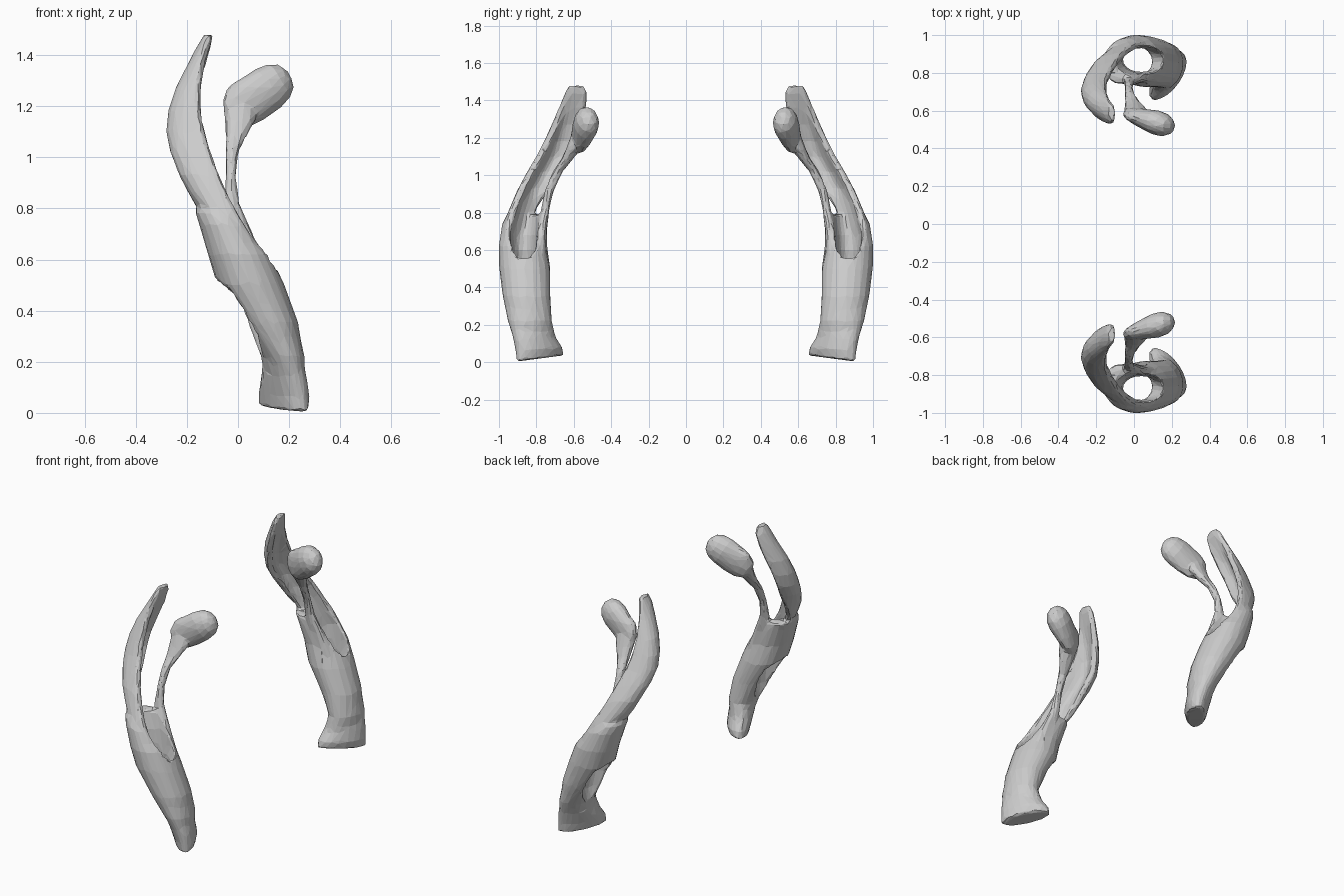
import bpy, bmesh, math
from mathutils import Vector

if "Cube" in bpy.data.objects:
    bpy.data.objects.remove(bpy.data.objects["Cube"])

N = 20


def ellipse(z, cx, cy, rx, ry, rot=0.0, tilt=0.0):
    """Horizontal elliptical ring; tilt raises the inner side."""
    pts = []
    for i in range(N):
        a = 2 * math.pi * i / N
        u, v = rx * math.cos(a), ry * math.sin(a)
        x = u * math.cos(rot) - v * math.sin(rot)
        y = u * math.sin(rot) + v * math.cos(rot)
        pts.append(Vector((cx + x, cy + y, z - tilt * y)))
    return pts


def crescent(z, p0, pm, p2, t):
    """Curved plate section through three points, half thickness t."""
    a, m, b = (Vector(p) for p in (p0, pm, p2))
    c = 2 * m - (a + b) / 2
    h = N // 2
    left, right = [], []
    for i in range(h):
        s = (i + 0.5) / h
        p = a * (1 - s) ** 2 + c * 2 * s * (1 - s) + b * s * s
        d = ((c - a) * (1 - s) + (b - c) * s).normalized()
        n = Vector((-d.y, d.x)) * t * (0.4 + 0.6 * math.sin(math.pi * s))
        left.append(Vector((*(p + n), z)))
        right.append(Vector((*(p - n), z)))
    return left + right[::-1]


def loft(name, rings):
    bm = bmesh.new()
    rows = [[bm.verts.new(p) for p in r] for r in rings]
    for r, s in zip(rows, rows[1:]):
        for i in range(N):
            j = (i + 1) % N
            bm.faces.new((r[i], r[j], s[j], s[i]))
    bm.faces.new(rows[0][::-1])
    bm.faces.new(rows[-1])
    bmesh.ops.recalc_face_normals(bm, faces=bm.faces)
    me = bpy.data.meshes.new(name)
    bm.to_mesh(me)
    bm.free()
    ob = bpy.data.objects.new(name, me)
    bpy.context.collection.objects.link(ob)
    return ob


def bake(ob):
    dg = bpy.context.evaluated_depsgraph_get()
    me = bpy.data.meshes.new_from_object(ob.evaluated_get(dg))
    ob.modifiers.clear()
    ob.data = me


# Leaning lower body with a splayed foot
body = loft("curved_strut", [
    ellipse(0.020, .178, .780, .058, .150, -.62, .13),
    ellipse(0.07, .180, .785, .070, .145, -.60, .06),
    ellipse(0.13, .180, .810, .074, .128, -.55),
    ellipse(0.22, .176, .835, .084, .120, -.2),
    ellipse(0.35, .124, .852, .113, .128),
    ellipse(0.50, .050, .862, .132, .137),
    ellipse(0.62, .007, .872, .125, .130),
    ellipse(0.74, -.050, .862, .103, .122),
    ellipse(0.79, -.085, .850, .084, .108)])

# Hole running upright through the leaning body, flaring at both ends
cutter = loft("hole_cutter", [
    ellipse(0.19, .040, .860, .050, .060),
    ellipse(0.30, .020, .860, .088, .085),
    ellipse(0.40, -.022, .858, .122, .100),
    ellipse(0.47, -.030, .862, .128, .090),
    ellipse(0.525, .035, .868, .105, .062),
    ellipse(0.60, .058, .868, .118, .068),
    ellipse(0.68, .050, .868, .120, .072),
    ellipse(0.80, .015, .862, .125, .078),
    ellipse(0.95, -.03, .830, .120, .090)])
cutter.hide_render = True
mod = body.modifiers.new("hole", 'BOOLEAN')
mod.operation, mod.solver, mod.object = 'DIFFERENCE', 'EXACT', cutter
bake(body)
bpy.data.objects.remove(cutter)

# Outer curved blade
blade = loft("blade", [
    crescent(0.58, (.10, .955), (.01, .972), (-.06, .92), .022),
    crescent(0.70, (.05, .943), (-.04, .948), (-.105, .85), .030),
    crescent(0.78, (.01, .932), (-.085, .915), (-.14, .81), .034),
    crescent(0.85, (-.025, .912), (-.135, .875), (-.165, .765), .036),
    crescent(0.93, (-.055, .880), (-.185, .831), (-.175, .715), .037),
    crescent(1.02, (-.085, .835), (-.225, .770), (-.18, .650), .037),
    crescent(1.10, (-.112, .790), (-.242, .720), (-.19, .607), .037),
    crescent(1.18, (-.130, .748), (-.236, .685), (-.18, .578), .037),
    crescent(1.27, (-.135, .705), (-.210, .650), (-.157, .548), .036),
    crescent(1.36, (-.132, .675), (-.168, .615), (-.130, .530), .032),
    crescent(1.44, (-.120, .650), (-.132, .59), (-.112, .525), .026),
    crescent(1.482, (-.112, .63), (-.115, .59), (-.108, .54), .018)])

# Thin inner stalk widening towards its head
stalk = loft("stalk", [
    ellipse(0.55, .06, .775, .06, .025),
    ellipse(0.70, .01, .768, .05, .024),
    ellipse(0.82, -.025, .752, .032, .023),
    ellipse(0.92, -.028, .730, .021, .025),
    ellipse(1.02, -.024, .685, .026, .028),
    ellipse(1.09, -.006, .632, .045, .032),
    ellipse(1.15, .008, .600, .062, .038),
    ellipse(1.22, .005, .576, .062, .036),
    ellipse(1.27, .000, .568, .045, .028),
    ellipse(1.30, .010, .564, .020, .018)])

# Rounded head on the stalk: rings along a rising axis
axis = Vector((.225, -.07, .155)).normalized()
side = axis.cross(Vector((0, 0, 1))).normalized()
up = side.cross(axis)
rings = []
for d, w, h in [(-.15, .015, .03), (-.13, .03, .065), (-.09, .042, .086), (-.03, .054, .093),
                (.05, .066, .092), (.10, .062, .082), (.135, .043, .058), (.152, .016, .02)]:
    c = Vector((.078, .549, 1.242)) + axis * d
    rings.append([c + side * w * math.cos(2 * math.pi * i / N) + up * h * math.sin(2 * math.pi * i / N)
                  for i in range(N)])
head = loft("head", rings)

# Fuse the parts, soften and reduce to irregular facets
for part in (blade, stalk, head):
    mod = body.modifiers.new("fuse", 'BOOLEAN')
    mod.operation, mod.solver, mod.object = 'UNION', 'EXACT', part
bake(body)
for part in (blade, stalk, head):
    bpy.data.objects.remove(part)
mod = body.modifiers.new("remesh", 'REMESH')
mod.mode, mod.voxel_size = 'VOXEL', 0.009
mod = body.modifiers.new("soften", 'SMOOTH')
mod.factor, mod.iterations = 0.5, 12
mod = body.modifiers.new("reduce", 'DECIMATE')
mod.ratio = 0.04
bake(body)

# Mirrored twin on the other side, flat facets
mod = body.modifiers.new("twin", 'MIRROR')
mod.use_axis = (False, True, False)
bake(body)
body.data.shade_flat()
